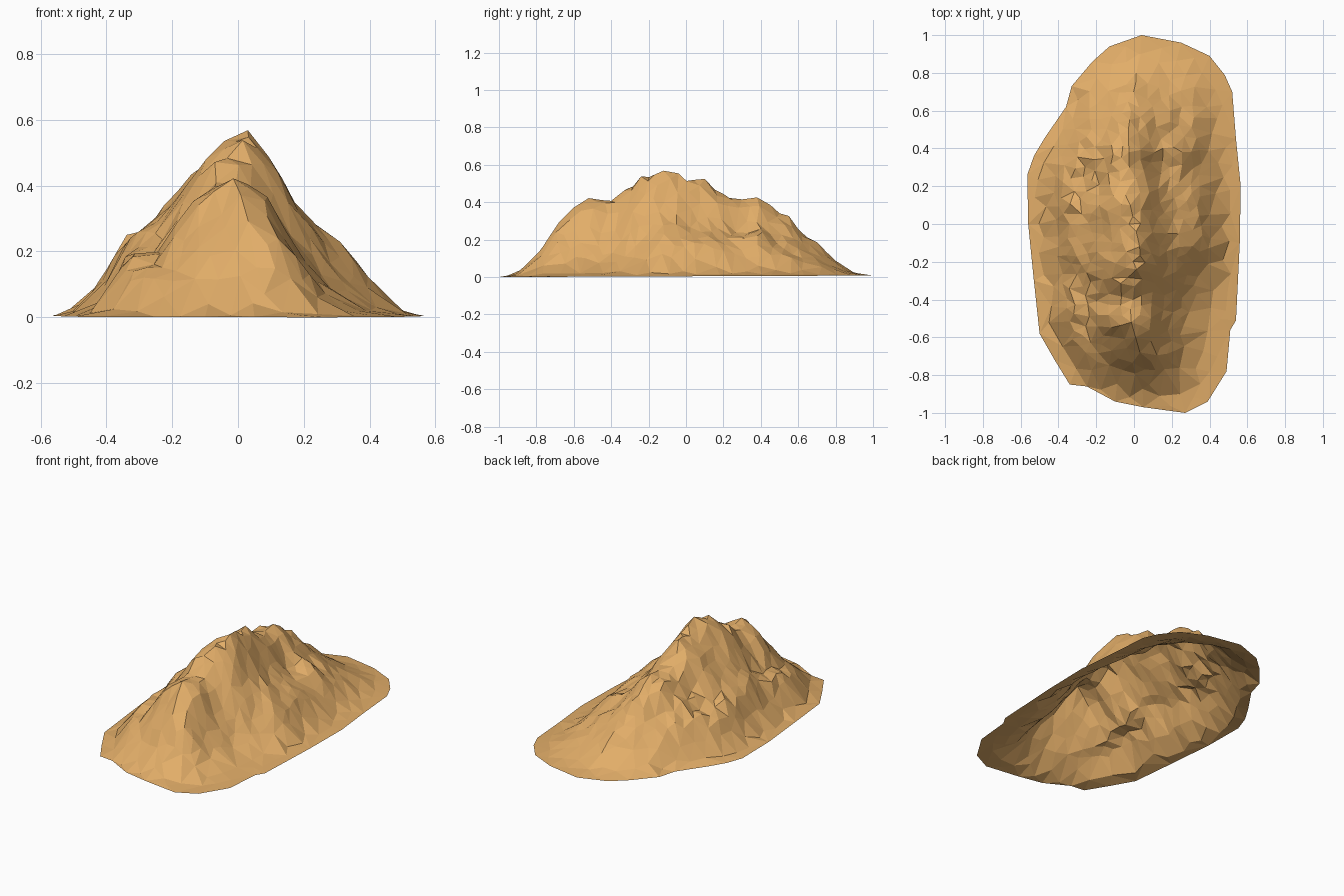
import bpy, bmesh, random
from mathutils import Vector, noise
from mathutils.geometry import delaunay_2d_cdt

if "Cube" in bpy.data.objects:
    bpy.data.objects.remove(bpy.data.objects["Cube"])

random.seed(7)

# Footprint: right and left edges, as (y, x) running front to back
RIGHT = [(-1, .27), (-.94, .39), (-.78, .49), (-.56, .51), (-.51, .54), (-.1, .56),
         (.2, .565), (.45, .54), (.7, .52), (.79, .48), (.89, .40), (.96, .25), (1, .04)]
LEFT = [(-1, .27), (-.97, .05), (-.94, -.1), (-.86, -.25), (-.85, -.34), (-.72, -.42),
        (-.58, -.50), (-.3, -.53), (0, -.56), (.26, -.565), (.36, -.53), (.46, -.47),
        (.62, -.36), (.73, -.33), (.86, -.22), (.94, -.13), (1, .04)]
# Ridge line: height and sideways wander along y
CREST = [(-1, 0), (-.91, .015), (-.85, .07), (-.77, .15), (-.68, .29), (-.6, .37), (-.52, .42),
         (-.4, .405), (-.33, .46), (-.24, .535), (-.12, .565), (-.04, .55), (.04, .515),
         (.1, .52), (.2, .44), (.3, .41), (.38, .42), (.45, .38), (.5, .335), (.55, .32),
         (.6, .25), (.7, .18), (.8, .08), (.9, .015), (1, 0)]
WANDER = [(-1, .22), (-.85, .08), (-.5, -.02), (-.12, .03), (.1, -.02), (.5, -.03), (1, .04)]
# Cross-sections: fraction of crest height from ridge to edge
SLOPE_R = [(0, 1), (.11, .9), (.19, .76), (.3, .6), (.42, .54), (.51, .47), (.62, .33),
           (.74, .13), (.85, .035), (1, 0)]
SLOPE_L = [(0, 1), (.06, .97), (.2, .91), (.28, .74), (.36, .7), (.45, .52), (.53, .5),
           (.6, .45), (.65, .4), (.72, .24), (.8, .11), (.88, .03), (1, 0)]
SPUR_R = [(0, 1), (.16, .95), (.22, .8), (.33, .56), (.45, .32), (.56, .16), (.72, .06), (1, 0)]
SPUR_WEIGHT = [(-1, 1), (-.45, 1), (-.1, 0), (1, 0)]


def lerp(table, t):
    for (a, p), (b, q) in zip(table, table[1:]):
        if t <= b:
            return p + (q - p) * max(0, t - a) / (b - a)
    return table[-1][1]


def height(x, y):
    c, crest = lerp(WANDER, y), lerp(CREST, y)
    edge = lerp(RIGHT if x > c else LEFT, y)
    u = min(1, abs(x - c) / max(.03, abs(edge - c)))
    if x > c:  # the front right flank falls away from a narrow spur
        w = lerp(SPUR_WEIGHT, y)
        h = crest * (w * lerp(SPUR_R, u) + (1 - w) * lerp(SLOPE_R, u))
    else:
        h = crest * lerp(SLOPE_L, u)
    # Rocky gullies on the flanks, fading out at the ridge and the skirt
    rough = min(1, u / .15) * min(1, h / .2)
    p = Vector((x, y, 0))
    h += rough * (.045 * noise.noise(p * 6) + .025 * noise.noise(p * 14) - .01)
    return max(h, 0) + .004 + .004 * y


# Scatter points: dense on the rock, sparse on the skirt
outline = [Vector((x, y)) for y, x in RIGHT] + [Vector((x, y)) for y, x in LEFT[-2:0:-1]]
n = len(outline)
pts = outline + [Vector((lerp(WANDER, y), y)) for y, z in CREST[1:-1]]
# Foot of the slope, just inside the outline
pts += [p * .9 for p in outline]
for _ in range(9000):
    y = random.uniform(-.97, .97)
    x = random.uniform(lerp(LEFT, y) + .03, lerp(RIGHT, y) - .03)
    gap = .045 if height(x, y) > .1 else .075
    p = Vector((x, y))
    if all((p - q).length_squared > gap * gap for q in pts):
        pts.append(p)

# Triangulated open mountain shell
verts, _, faces, *_ = delaunay_2d_cdt(pts, [], [list(range(n))], 1, 1e-5)
mesh = bpy.data.meshes.new("mountain")
mesh.from_pydata([(v.x, v.y, height(v.x, v.y)) for v in verts], [], faces)
bm = bmesh.new()
bm.from_mesh(mesh)
bm.normal_update()
bmesh.ops.reverse_faces(bm, faces=[f for f in bm.faces if f.normal.z < 0])
bm.to_mesh(mesh)
bm.free()

mountain = bpy.data.objects.new("mountain", mesh)
bpy.context.collection.objects.link(mountain)
sand = bpy.data.materials.new("sandstone")
sand.diffuse_color = (.76, .42, .14, 1)
sand.use_nodes = True
sand.node_tree.nodes["Principled BSDF"].inputs["Base Color"].default_value = sand.diffuse_color
mesh.materials.append(sand)
